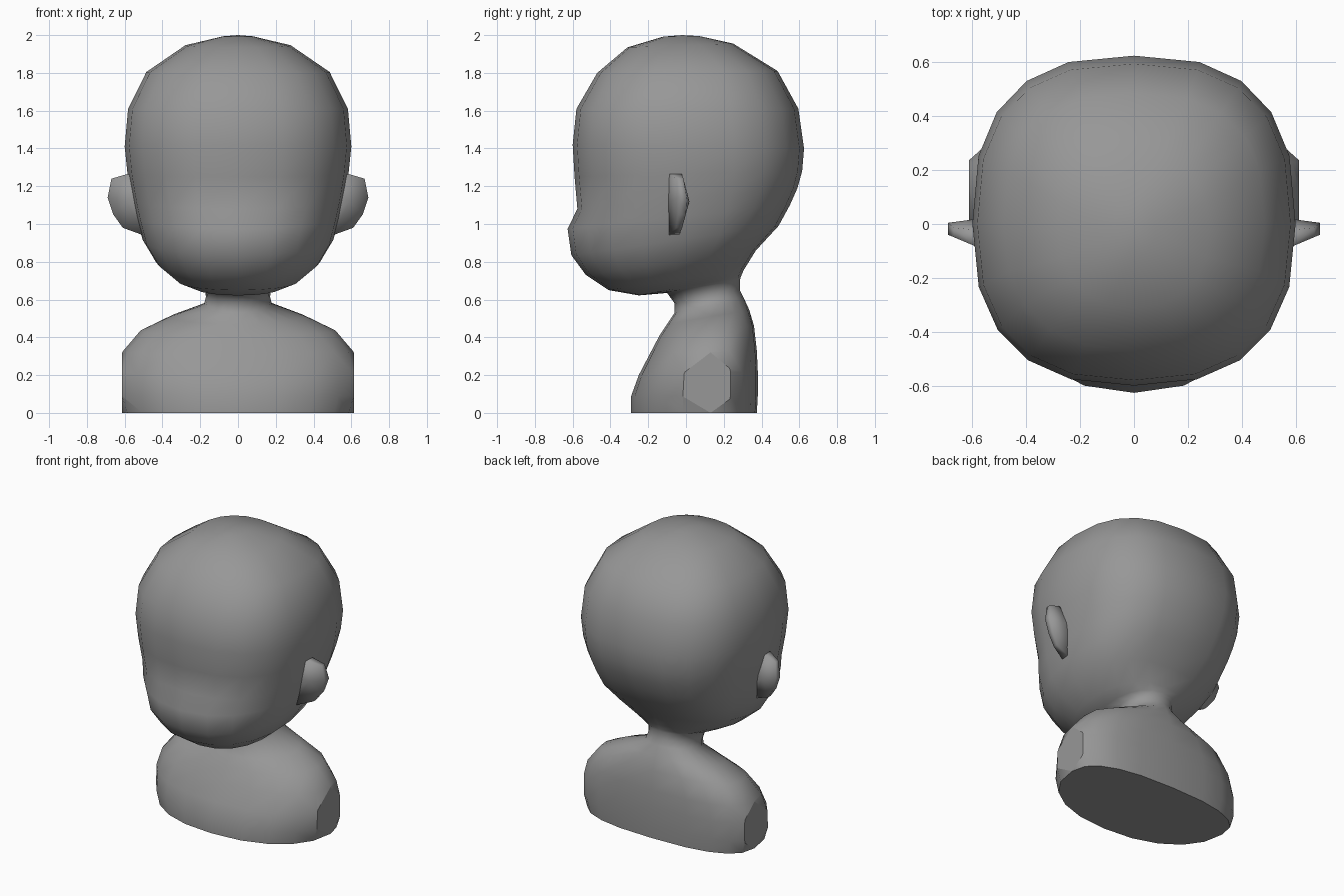
import bpy, bmesh, math
from mathutils import Vector

if "Cube" in bpy.data.objects:
    bpy.data.objects.remove(bpy.data.objects["Cube"])

SEG = 20

# Tilted rings: front y, front z, back y, back z, half width, y of widest point, front squareness
torso = [
    (-0.29, 0.00, 0.375, 0.00, 0.613, 0.13, 2.2),
    (-0.29, 0.09, 0.38, 0.09, 0.643, 0.13, 2.2),
    (-0.25, 0.20, 0.38, 0.22, 0.643, 0.13, 2.3),
    (-0.19, 0.315, 0.375, 0.33, 0.612, 0.13, 2.3),
    (-0.14, 0.41, 0.36, 0.46, 0.515, 0.13, 2.2),
    (-0.10, 0.47, 0.335, 0.545, 0.36, 0.13, 2.0),
    (-0.06, 0.53, 0.305, 0.61, 0.18, 0.13, 2.0),
]
head = [
    (-0.06, 0.58, 0.285, 0.65, 0.17, 0.11, 2.0),
    (-0.10, 0.635, 0.285, 0.70, 0.175, 0.09, 2.0),
    (-0.25, 0.622, 0.29, 0.72, 0.235, 0.00, 2.1),
    (-0.41, 0.65, 0.305, 0.755, 0.32, -0.06, 2.2),
    (-0.53, 0.73, 0.37, 0.86, 0.435, -0.05, 2.2),
    (-0.607, 0.835, 0.49, 0.99, 0.505, -0.03, 2.2),
    (-0.627, 0.975, 0.55, 1.10, 0.54, -0.02, 2.2),
    (-0.575, 1.08, 0.59, 1.19, 0.56, 0.0, 2.4),
    (-0.59, 1.25, 0.615, 1.28, 0.585, 0.0, 2.45),
    (-0.60, 1.42, 0.625, 1.40, 0.60, 0.0, 2.5),
    (-0.58, 1.61, 0.595, 1.61, 0.582, 0.0, 2.5),
    (-0.47, 1.80, 0.485, 1.81, 0.485, 0.0, 2.4),
    (-0.31, 1.935, 0.25, 1.955, 0.28, -0.02, 2.3),
    (-0.12, 1.992, 0.07, 1.995, 0.08, -0.02, 2.0),
]

grey = bpy.data.materials.new("dark_grey")
grey.diffuse_color = (0.31, 0.31, 0.31, 1)
grey.use_nodes = True
grey.node_tree.nodes["Principled BSDF"].inputs["Base Color"].default_value = grey.diffuse_color


def make_ring(bm, yf, zf, yb, zb, w, yc, n_front):
    verts = []
    n_back = 2.6 if w > 0.4 else n_front
    for i in range(SEG):
        a = 2 * math.pi * i / SEG
        c, s = math.cos(a), math.sin(a)
        n = n_front if s < 0 else n_back
        x = w * math.copysign(abs(c) ** (2 / n), c)
        depth = (yc - yf) if s < 0 else (yb - yc)
        y = yc + depth * math.copysign(abs(s) ** (2 / n), s)
        z = zf + (zb - zf) * (y - yf) / (yb - yf)
        verts.append(bm.verts.new((x, y, z)))
    return verts


def finish(bm, name):
    bmesh.ops.recalc_face_normals(bm, faces=bm.faces)
    mesh = bpy.data.meshes.new(name)
    bm.to_mesh(mesh)
    bm.free()
    mesh.materials.append(grey)
    obj = bpy.data.objects.new(name, mesh)
    bpy.context.collection.objects.link(obj)
    return obj


# Torso, neck and head as one continuous skin
bm = bmesh.new()
rings = [make_ring(bm, *r) for r in torso + head]
for low, high in zip(rings, rings[1:]):
    for i in range(SEG):
        j = (i + 1) % SEG
        bm.faces.new((low[i], low[j], high[j], high[i]))
crown = bm.verts.new((0, -0.02, 2.0))
for i in range(SEG):
    bm.faces.new((rings[-1][i], rings[-1][(i + 1) % SEG], crown))
bm.faces.new(rings[0][::-1])
for f in bm.faces:
    f.smooth = True

# Flat cuts where the arms would begin
for side in (1, -1):
    bmesh.ops.bisect_plane(
        bm, geom=bm.verts[:] + bm.edges[:] + bm.faces[:],
        plane_co=Vector((0.613 * side, 0, 0)), plane_no=Vector((side, 0, 0)),
        clear_outer=True)
    bmesh.ops.holes_fill(bm, edges=[e for e in bm.edges if e.is_boundary], sides=0)

# Crisp borders around the arm cuts and the base
bm.normal_update()
for f in bm.faces:
    n = f.normal
    if abs(n.x) > 0.999 or (abs(n.z) > 0.999 and f.calc_center_median().z < 0.01):
        f.smooth = False
        for e in f.edges:
            e.smooth = False
finish(bm, "bust")

# Ears: soft outline in the x-z plane, thicker at the root
outline = [(0.45, 1.22), (0.585, 1.265), (0.67, 1.24), (0.69, 1.14),
           (0.66, 1.05), (0.61, 0.98), (0.50, 0.94), (0.45, 1.0)]
for side, name in ((1, "ear_right"), (-1, "ear_left")):
    bm = bmesh.new()
    front, back = [], []
    for x, z in outline:
        y = -0.12 + 0.42 * (x - 0.5) + 0.15 * max(0, 1.12 - z)
        front.append(bm.verts.new((side * x, y, z)))
        back.append(bm.verts.new((side * x, 0.005 - 1.3 * (z - 1.12) ** 2, z)))
    count = len(outline)
    for i in range(count):
        j = (i + 1) % count
        bm.faces.new((front[i], front[j], back[j], back[i]))
    for loop, y in ((front, -0.075), (back, 0.018)):
        mid = bm.verts.new((side * 0.59, y, 1.12))
        for i in range(count):
            bm.faces.new((loop[i], loop[(i + 1) % count], mid))
    for f in bm.faces:
        f.smooth = True
    finish(bm, name)
